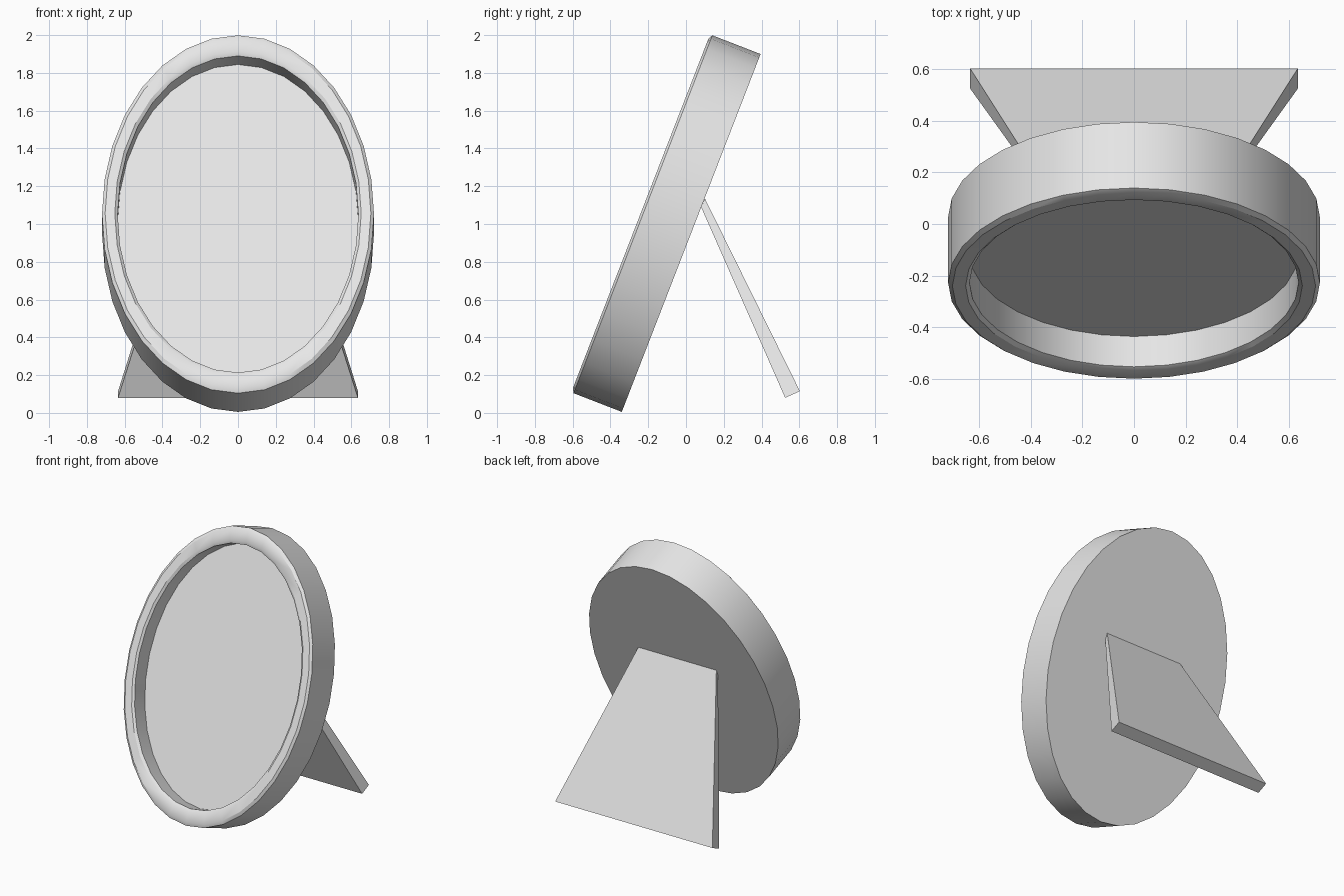
import bpy
import bmesh
from math import cos, sin, pi, radians
from mathutils import Matrix

cube = bpy.data.objects.get("Cube")
if cube:
    bpy.data.objects.remove(cube, do_unlink=True)

grey = bpy.data.materials.new("light_grey")
grey.use_nodes = True
colour = (0.8, 0.8, 0.8, 1)
grey.diffuse_color = colour
grey.node_tree.nodes["Principled BSDF"].inputs["Base Color"].default_value = colour

SIDES = 32
HALF_W, HALF_H = 0.72, 1.016
LEAN = radians(68.8)
PLACE = Matrix.Translation((0, 0.0275, 0.9525)) @ Matrix.Rotation(LEAN, 4, 'X')


def finish(name, bm, smooth=False):
    bmesh.ops.recalc_face_normals(bm, faces=bm.faces)
    mesh = bpy.data.meshes.new(name)
    bm.to_mesh(mesh)
    bm.free()
    obj = bpy.data.objects.new(name, mesh)
    bpy.context.collection.objects.link(obj)
    mesh.materials.append(grey)
    if smooth:
        bpy.ops.object.select_all(action='DESELECT')
        obj.select_set(True)
        bpy.context.view_layer.objects.active = obj
        bpy.ops.object.shade_smooth_by_angle(angle=radians(32))
    return obj


def ring(bm, radius, depth):
    angles = [2 * pi * i / SIDES for i in range(SIDES)]
    return [bm.verts.new((HALF_W * radius * cos(a), HALF_H * radius * sin(a), depth))
            for a in angles]


# Oval frame: back edge, outer wall, raised lip, inner wall, recessed panel
profile = [(1, 0), (1, 0.274), (0.977, 0.287), (0.906, 0.286), (0.885, 0.274), (0.885, 0.148)]
bm = bmesh.new()
rings = [ring(bm, r, d) for r, d in profile]
for a, b in zip(rings, rings[1:]):
    for i in range(SIDES):
        j = (i + 1) % SIDES
        bm.faces.new((a[i], a[j], b[j], b[i]))
bm.faces.new(rings[0])
bm.faces.new(rings[-1])
bm.transform(PLACE)
finish("oval_frame", bm, smooth=True)

# Tapered easel stand, leaning against the back: half width, y, z
section = [(0.315, 0.08, 1.09), (0.315, 0.1, 1.135), (0.635, 0.603, 0.115), (0.635, 0.525, 0.08)]
bm = bmesh.new()
left = [bm.verts.new((w, y, z)) for w, y, z in section]
right = [bm.verts.new((-w, y, z)) for w, y, z in section]
bm.faces.new(left)
bm.faces.new(right)
for i in range(4):
    j = (i + 1) % 4
    bm.faces.new((left[i], left[j], right[j], right[i]))
finish("back_stand", bm)
